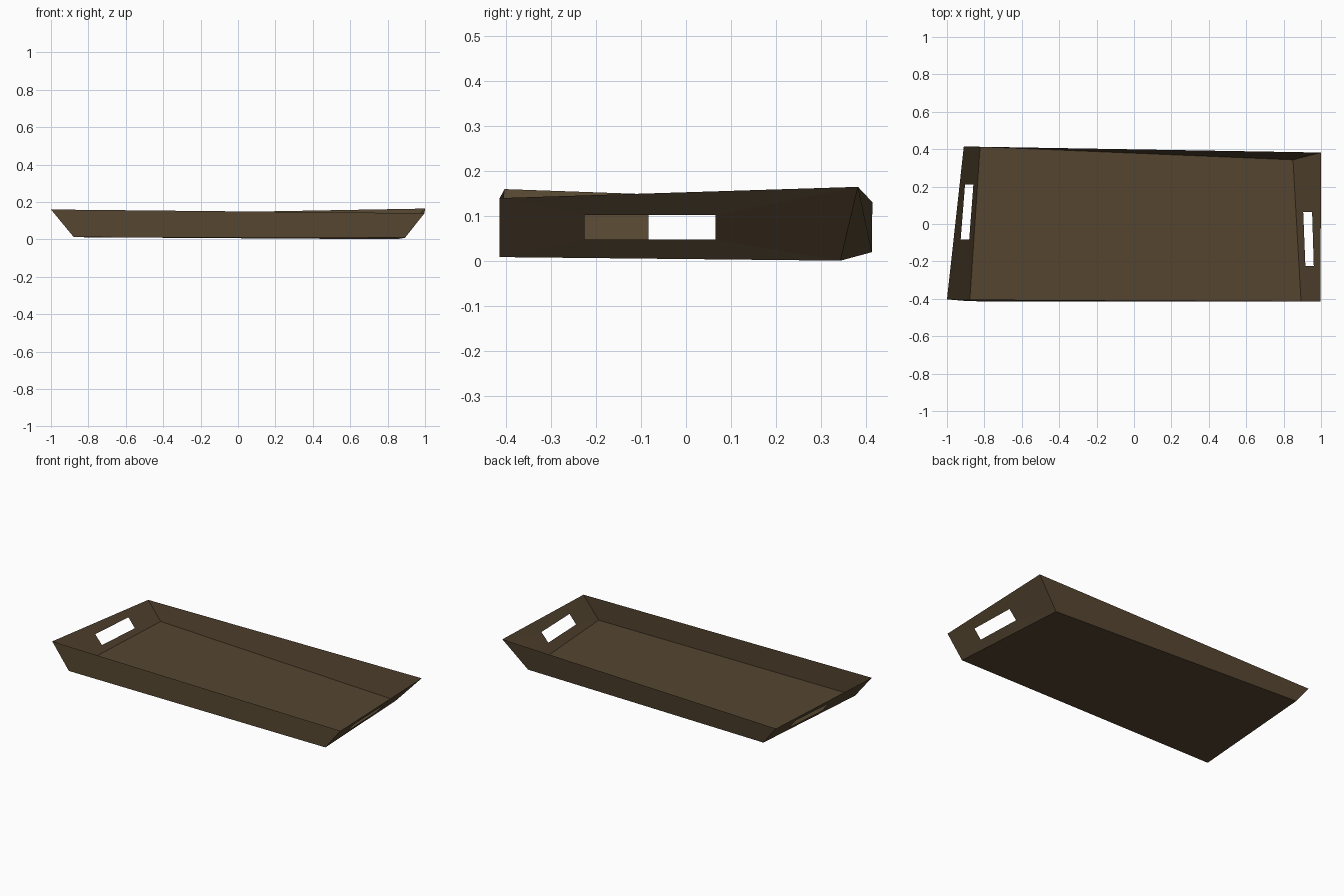
import bpy
from mathutils import Vector

if "Cube" in bpy.data.objects:
    bpy.data.objects.remove(bpy.data.objects["Cube"])

wood = bpy.data.materials.new("dark brown wood")
wood.diffuse_color = (0.09, 0.06, 0.03, 1)
wood.use_nodes = True
wood.node_tree.nodes["Principled BSDF"].inputs["Base Color"].default_value = wood.diffuse_color

# Slightly skewed corners: front left, front right, back right, back left
floor = [Vector(p) for p in ((-0.878, -0.413, 0.012), (0.893, -0.414, 0.009),
                             (0.85, 0.343, 0.001), (-0.823, 0.413, 0.02))]
rim = [Vector(p) for p in ((-1, -0.403, 0.16), (0.997, -0.414, 0.14),
                           (1, 0.382, 0.165), (-0.91, 0.414, 0.131))]


def make(name, verts, faces):
    mesh = bpy.data.meshes.new(name)
    mesh.from_pydata(verts, [], faces)
    mesh.materials.append(wood)
    obj = bpy.data.objects.new(name, mesh)
    bpy.context.collection.objects.link(obj)
    return obj


def wall_point(i, y, z):
    """Point of an end wall at the given y and height."""
    j = (i + 1) % 4
    u, v = 0.5, 0.5
    for _ in range(20):
        lo, hi = floor[i].lerp(floor[j], u), rim[i].lerp(rim[j], u)
        v = (z - lo.z) / (hi.z - lo.z)
        a, b = floor[i].lerp(rim[i], v), floor[j].lerp(rim[j], v)
        u = (y - a.y) / (b.y - a.y)
    return a.lerp(b, u)


def wall(name, i, slot=None):
    j = (i + 1) % 4
    verts = [floor[i], floor[j], rim[j], rim[i]]
    if slot is None:
        return make(name, verts, [(3, 2, 1, 0)])
    # Frame of four faces around the hand slot
    ya, yb, z0, z1 = slot
    verts += [wall_point(i, y, z) for y, z in ((ya, z0), (yb, z0), (yb, z1), (ya, z1))]
    return make(name, verts, [(k, k + 4, (k + 1) % 4 + 4, (k + 1) % 4) for k in range(4)])


# Base panel and four flared walls
make("tray_floor", floor, [(0, 1, 2, 3)])
wall("front_wall", 0)
wall("right_handle_wall", 1, (-0.225, 0.065, 0.048, 0.102))
wall("back_wall", 2)
wall("left_handle_wall", 3, (0.21, -0.083, 0.046, 0.102))
